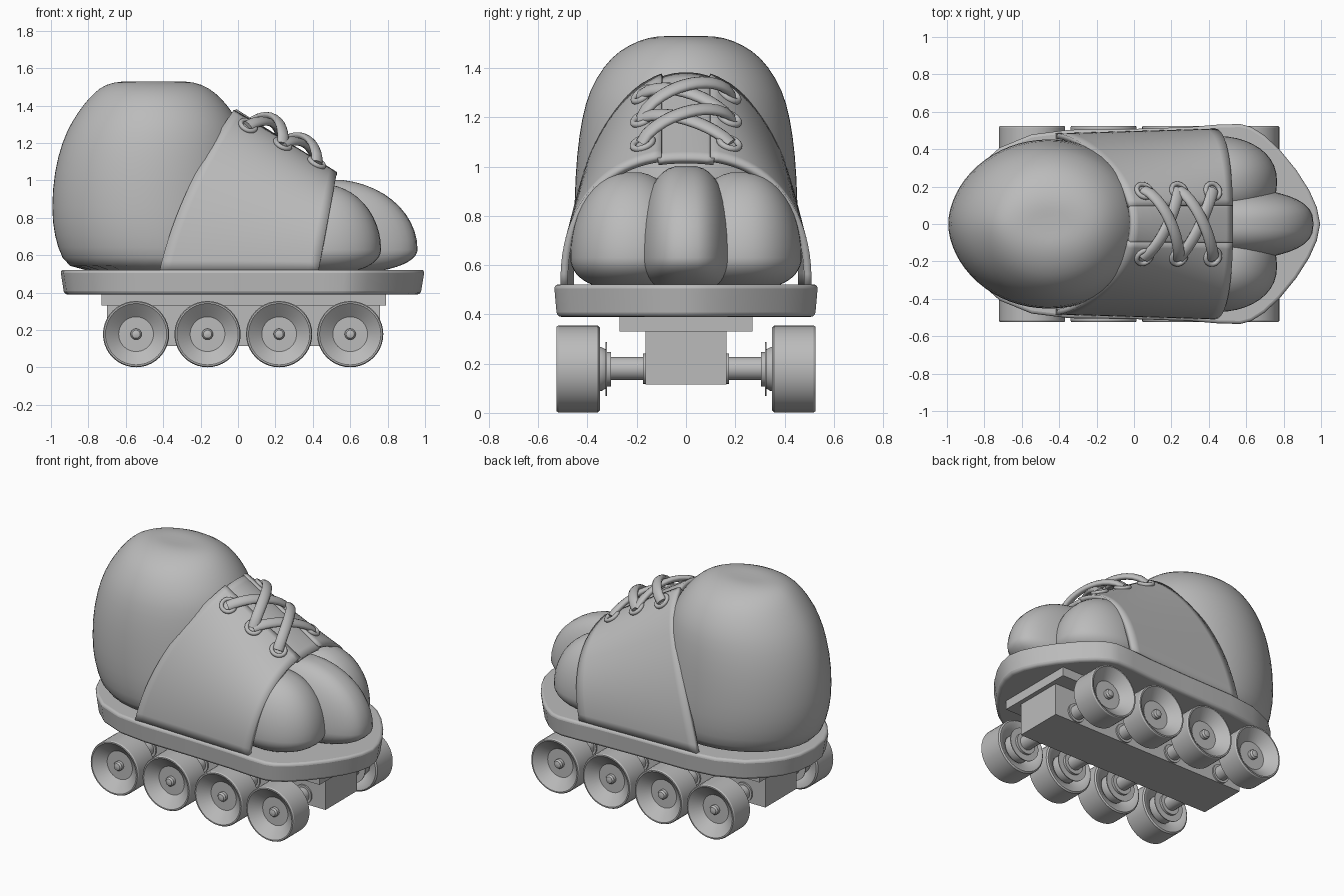
import bpy, bmesh, math
from mathutils import Vector

if "Cube" in bpy.data.objects:
    bpy.data.objects.remove(bpy.data.objects["Cube"])

grey = bpy.data.materials.new("plain_grey")
grey.diffuse_color = (0.5, 0.5, 0.5, 1)
grey.use_nodes = True
grey.node_tree.nodes["Principled BSDF"].inputs["Base Color"].default_value = grey.diffuse_color


def make(name, verts, faces, angle=40, outward_from=None):
    me = bpy.data.meshes.new(name)
    me.from_pydata([tuple(v) for v in verts], [], faces)
    bm = bmesh.new()
    bm.from_mesh(me)
    bmesh.ops.recalc_face_normals(bm, faces=bm.faces)
    if outward_from:  # open sheets: turn normals away from the inside
        c = Vector(outward_from)
        if sum(f.normal.dot(f.calc_center_median() - c) for f in bm.faces) < 0:
            bmesh.ops.reverse_faces(bm, faces=bm.faces)
    bm.to_mesh(me)
    bm.free()
    ob = bpy.data.objects.new(name, me)
    bpy.context.collection.objects.link(ob)
    me.materials.append(grey)
    bpy.ops.object.select_all(action='DESELECT')
    ob.select_set(True)
    bpy.context.view_layer.objects.active = ob
    bpy.ops.object.shade_smooth_by_angle(angle=math.radians(angle))
    return ob


def grid_faces(rows, cols, closed):
    n = cols if closed else cols - 1
    return [(r * cols + c, r * cols + (c + 1) % cols,
             (r + 1) * cols + (c + 1) % cols, (r + 1) * cols + c)
            for r in range(rows - 1) for c in range(n)]


def loft(name, rings, angle=40):
    k = len(rings[0])
    verts = [v for ring in rings for v in ring]
    faces = grid_faces(len(rings), k, True)
    faces += [tuple(range(k)), tuple(range(len(verts) - k, len(verts)))]
    return make(name, verts, faces, angle)


def lathe(name, profile, x, z, side=1, seg=40):
    # profile of (radius, y), turned around an axle along y
    rings = [[(x + r * math.cos(2 * math.pi * i / seg), side * y,
               z + r * math.sin(2 * math.pi * i / seg)) for i in range(seg)]
             for r, y in profile]
    return loft(name, rings, 30)


def box(name, x0, x1, hy, z0, z1):
    ring = lambda z: [(x0, -hy, z), (x1, -hy, z), (x1, hy, z), (x0, hy, z)]
    return loft(name, [ring(z0), ring(z1)])


def power(v, p):
    return math.copysign(abs(v) ** p, v)


def mix(a, b, t):
    return a + (b - a) * t


# Frame under the sole
box("frame_plate", -0.73, 0.79, 0.27, 0.33, 0.395)
box("frame_beam", -0.70, 0.76, 0.165, 0.115, 0.335)

# Wheels, axles and bolts
wheel = [(0.09, 0.40), (0.10, 0.385), (0.155, 0.352), (0.168, 0.35), (0.177, 0.358),
         (0.177, 0.517), (0.172, 0.525), (0.164, 0.525), (0.093, 0.465), (0.085, 0.465)]
hub = [(0.085, 0.465), (0.09, 0.40), (0.09, 0.345), (0.08, 0.327), (0.11, 0.327),
       (0.11, 0.321), (0.07, 0.321), (0.07, 0.305), (0.04, 0.305)]
for i, x in enumerate((-0.545, -0.163, 0.22, 0.60)):
    lathe(f"axle_{i}", [(0.047, -0.33), (0.047, 0.33)], x, 0.18, seg=24)
    for side, tag in ((1, "back"), (-1, "front")):
        lathe(f"wheel_{tag}_{i}", wheel, x, 0.178, side)
        lathe(f"wheel_hub_{tag}_{i}", hub, x, 0.178, side)
        lathe(f"axle_collar_{tag}_{i}", [(0.062, 0.16), (0.062, 0.175)], x, 0.18, side, 24)
        lathe(f"wheel_bolt_{tag}_{i}", [(0.03, 0.46), (0.03, 0.485), (0.022, 0.496), (0.008, 0.5)],
              x, 0.178, side, 16)

# Sole slab
half = [(-0.95, 0), (-0.935, 0.13), (-0.89, 0.23), (-0.82, 0.32), (-0.72, 0.41), (-0.55, 0.48),
        (-0.35, 0.505), (0, 0.51), (0.3, 0.52), (0.45, 0.533), (0.57, 0.536), (0.63, 0.52),
        (0.70, 0.475), (0.78, 0.40), (0.87, 0.29), (0.94, 0.18), (0.98, 0.09), (0.998, 0)]
outline = half + [(x, -y) for x, y in half[-2:0:-1]]
sole = loft("sole", [[(x * s, y * s, z) for x, y in outline]
                     for z, s in ((0.39, 0.978), (0.522, 1.0))], 50)
bev = sole.modifiers.new("round_edge", 'BEVEL')
bev.width, bev.segments, bev.limit_method = 0.018, 3, 'ANGLE'
bev.angle_limit = math.radians(60)

# Heel and ankle: stacked rounded sections (z, rear x, front x, half width)
sections = [(0.50, -0.88, 0.10, 0.40), (0.58, -0.945, 0.10, 0.435), (0.70, -0.985, 0.10, 0.455),
            (0.85, -1.002, 0.08, 0.457), (1.05, -0.985, 0.06, 0.447), (1.20, -0.945, 0.04, 0.425),
            (1.31, -0.895, 0.01, 0.395), (1.41, -0.825, -0.06, 0.335), (1.47, -0.77, -0.12, 0.275),
            (1.515, -0.71, -0.19, 0.19), (1.532, -0.62, -0.28, 0.11), (1.528, -0.52, -0.38, 0.05)]
rings = []
for z, xa, xb, w in sections:
    ring = []
    for k in range(32):
        c, s = math.cos(k * math.pi / 16), math.sin(k * math.pi / 16)
        p = 1.08 if c < 0 else 1.0
        ring.append(((xa + xb) / 2 + (xb - xa) / 2 * power(c, 1.0), w * power(s, p), z))
    rings.append(ring)
heel = loft("heel", rings, 80)
heel.modifiers.new("smooth", 'SUBSURF').levels = 1


# Middle upper: arch sections swept from the slanted rear edge to the toe opening
def arch(u):
    return mix(0.485, 0.51, u), mix(0.88, 0.535, u), mix(2.05, 2.35, u)


def upper(u, a, drop=0.0):
    w, h, n = arch(u)
    k = math.sin(a) ** (2 / n)
    x = mix(-0.42 + 0.2 * k + 0.21 * k * k, 0.43 + 0.1 * k, u)
    return Vector((x, w * power(math.cos(a), 2 / n), 0.515 + h * k - drop))


def angle_at(u, y):
    w, h, n = arch(u)
    return math.acos(power(y / w, n / 2))


def sheet(name, a_range, thick, drop=0.0, cols=24, rows=16):
    verts = []
    for r in range(rows):
        u = r / (rows - 1)
        a0, a1 = a_range(u)
        verts += [upper(u, mix(a0, a1, c / (cols - 1)), drop) for c in range(cols)]
    ob = make(name, verts, grid_faces(rows, cols, False), 40, (0.1, 0, 0.5))
    sol = ob.modifiers.new("thickness", 'SOLIDIFY')
    sol.thickness, sol.offset = thick, -1
    return ob


sheet("upper_back_side", lambda u: (0.0, angle_at(u, 0.10)), 0.03)
sheet("upper_front_side", lambda u: (angle_at(u, -0.10), math.pi), 0.03)
sheet("tongue", lambda u: (angle_at(u, 0.115), angle_at(u, -0.115)), 0.03, 0.012, 8)


# Toes: squashed rounded lobes, flatter underneath
def lobe(name, cx, cy, cz, hx, hy, up, down, py=1.0):
    rings = []
    for r in range(1, 24):
        t = mix(-math.pi / 2, math.pi / 2, r / 24)
        ct, st = math.cos(t), math.sin(t)
        if st < 0:
            ct = ct ** 0.8
        ring = []
        for k in range(40):
            q = k * math.pi / 20
            ring.append((cx + hx * ct * math.cos(q), cy + hy * ct ** py * power(math.sin(q), py),
                         cz + (up if st > 0 else down) * st))
        rings.append(ring)
    return loft(name, rings, 80)


lobe("toe_middle", 0.50, 0, 0.63, 0.46, 0.195, 0.375, 0.13, 0.75)
lobe("toe_back", 0.45, 0.225, 0.63, 0.315, 0.245, 0.35, 0.13, 0.9)
lobe("toe_front", 0.45, -0.225, 0.63, 0.315, 0.245, 0.35, 0.13, 0.9)


# Eyelets and laces
def frame_at(u, y):
    a, e = angle_at(u, y), 0.01
    p = upper(u, a)
    n = (upper(u + e, a) - p).cross(upper(u, a + e) - p).normalized()
    return p, (n if n.z > 0 else -n)


def tube(name, points, radius, flat=1.0):
    # oval tube along points of (position, up)
    rings = []
    for i, (p, n) in enumerate(points):
        t = (points[min(i + 1, len(points) - 1)][0] - points[max(i - 1, 0)][0]).normalized()
        s = t.cross(n).normalized()
        up = s.cross(t)
        rings.append([p + s * radius * math.cos(k * math.pi / 6)
                      + up * radius * flat * math.sin(k * math.pi / 6) for k in range(12)])
    return loft(name, rings, 60)


stations = (0.17, 0.49, 0.81)
for i, u in enumerate(stations):
    for side, tag in ((1, "back"), (-1, "front")):
        p, n = frame_at(u, side * 0.175)
        bpy.ops.mesh.primitive_torus_add(major_radius=0.042, minor_radius=0.013, major_segments=28,
                                         minor_segments=10, location=p + n * 0.004,
                                         rotation=n.to_track_quat('Z', 'Y').to_euler())
        ring = bpy.context.object
        ring.name = f"eyelet_{tag}_{i}"
        ring.data.materials.append(grey)
        bpy.ops.object.shade_smooth_by_angle(angle=math.radians(60))
        if i == 2:
            continue
        # lace from this eyelet across to the next one on the other side
        pts, height = [], (0.055 if side > 0 else 0.022)
        for k in range(13):
            t = k / 12
            p, n = frame_at(mix(u, stations[i + 1], t), side * mix(0.18, -0.18, t))
            pts.append((p + n * (height * math.sin(math.pi * t) ** 0.6 + 0.005), n))
        tube(f"lace_{tag}_{i}", pts, 0.033, 0.6)
